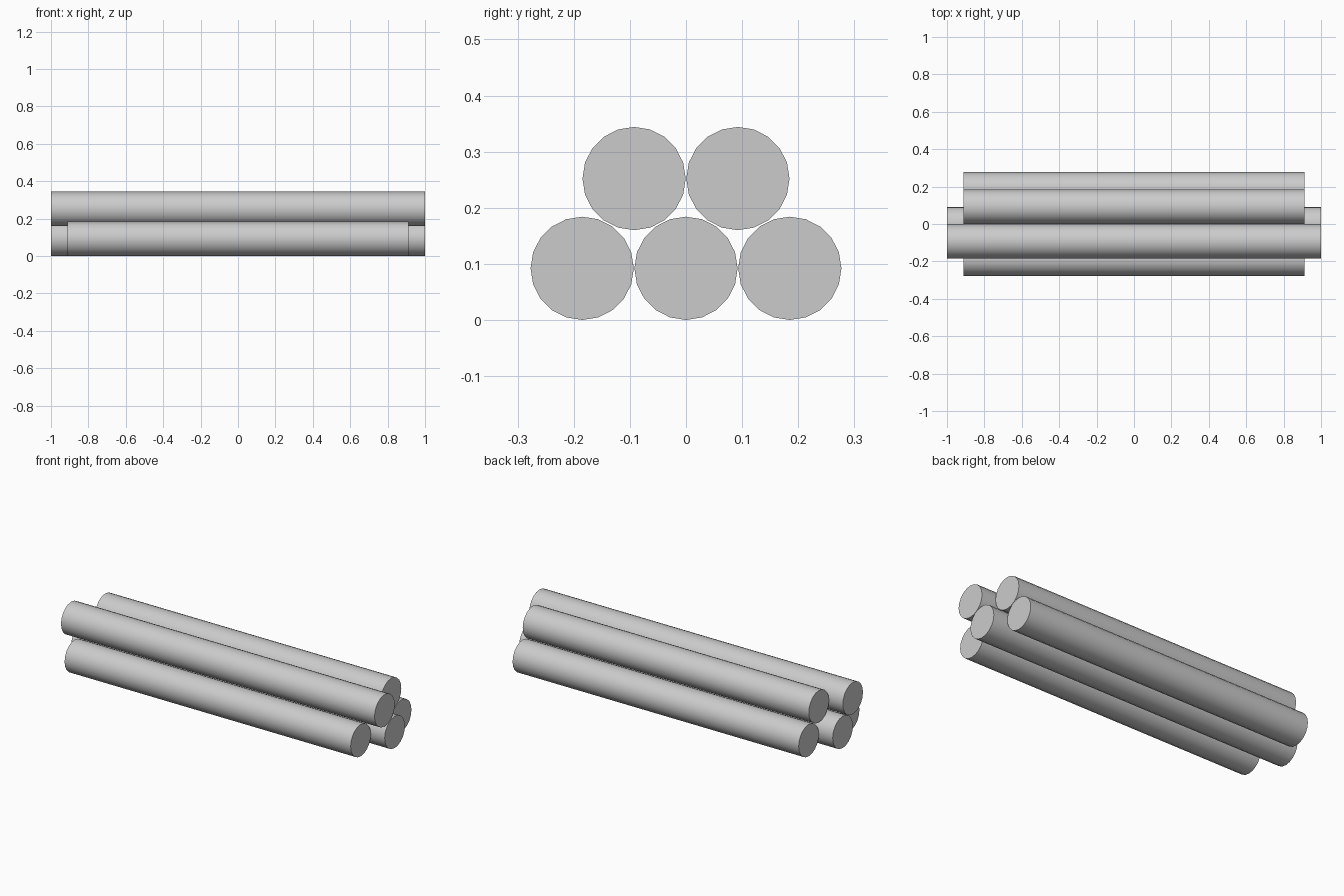
import bpy
import math

cube = bpy.data.objects.get("Cube")
if cube:
    bpy.data.objects.remove(cube, do_unlink=True)

# One plain grey for every log
grey = bpy.data.materials.new("light_grey")
grey.use_nodes = True
colour = (0.6, 0.6, 0.6, 1)
grey.diffuse_color = colour
grey.node_tree.nodes["Principled BSDF"].inputs["Base Color"].default_value = colour

RADIUS = 0.092
LONG, SHORT = 2.0, 1.825
LOW, HIGH = 0.092, 0.252


def log(name, y, z, length):
    """A smooth-sided log lying along x."""
    bpy.ops.mesh.primitive_cylinder_add(
        vertices=20, radius=RADIUS, depth=length,
        location=(0, y, z), rotation=(0, math.pi / 2, 0))
    obj = bpy.context.object
    obj.name = name
    obj.data.materials.append(grey)
    bpy.ops.object.shade_smooth_by_angle(angle=math.radians(40))


# Bottom row of three
log("bottom_front_log", -0.185, LOW, SHORT)
log("bottom_middle_log", 0, LOW, LONG)
log("bottom_back_log", 0.185, LOW, SHORT)

# Top row of two, resting in the gaps
log("top_front_log", -0.0925, HIGH, LONG)
log("top_back_log", 0.0925, HIGH, SHORT)
